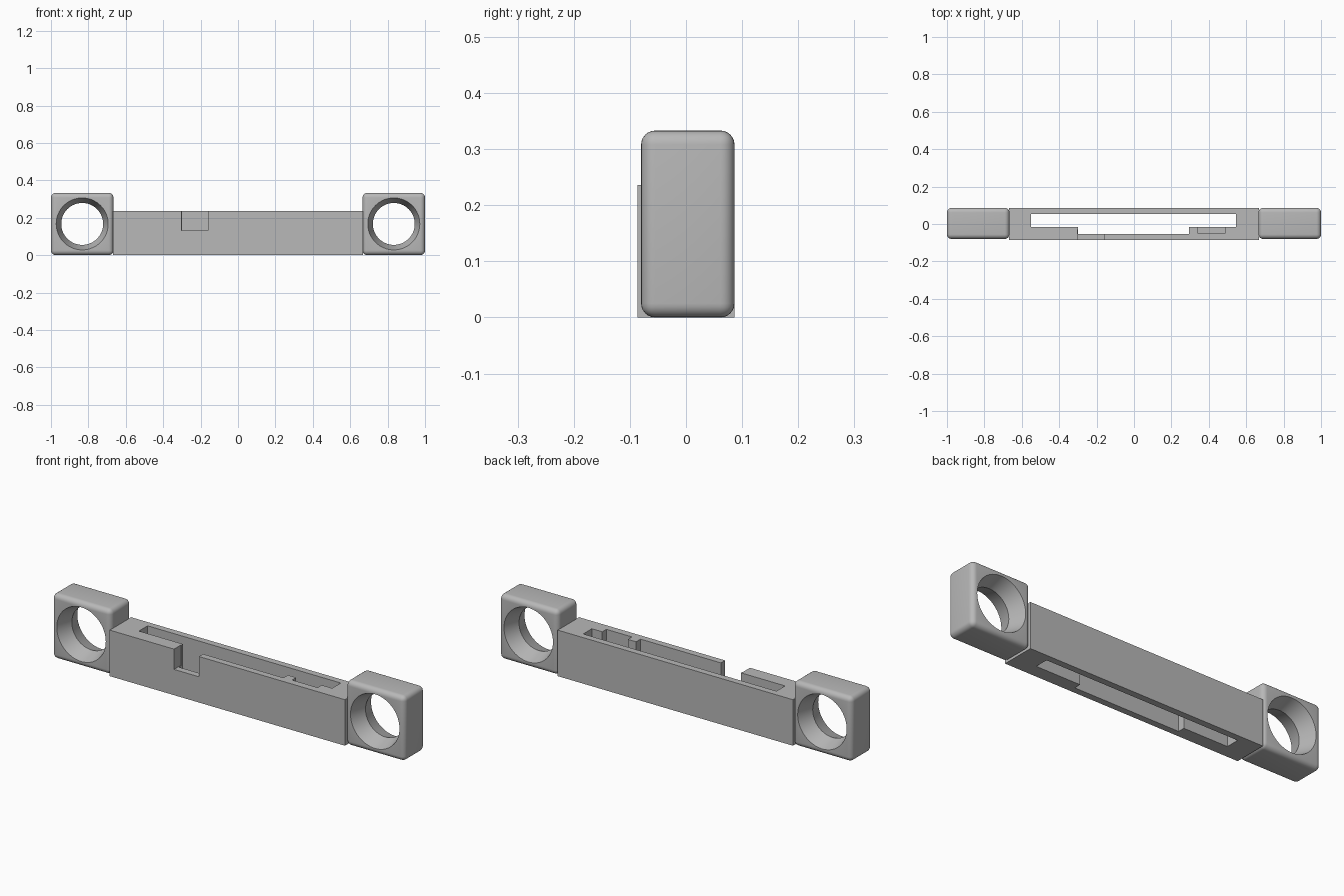
import bpy
import bmesh
import math
from mathutils import Matrix

if "Cube" in bpy.data.objects:
    bpy.data.objects.remove(bpy.data.objects["Cube"], do_unlink=True)

grey = bpy.data.materials.new("plain grey")
grey.use_nodes = True
grey.diffuse_color = (0.48, 0.48, 0.48, 1)
grey.node_tree.nodes["Principled BSDF"].inputs["Base Color"].default_value = grey.diffuse_color


def make_object(name, bm):
    bmesh.ops.recalc_face_normals(bm, faces=bm.faces[:])
    mesh = bpy.data.meshes.new(name)
    bm.to_mesh(mesh)
    bm.free()
    mesh.materials.append(grey)
    obj = bpy.data.objects.new(name, mesh)
    bpy.context.collection.objects.link(obj)
    return obj


def box(name, x, y, z, fillet=0):
    bm = bmesh.new()
    bmesh.ops.create_cube(bm, size=1)
    for v in bm.verts:
        v.co = [lo if c < 0 else hi for c, (lo, hi) in zip(v.co, (x, y, z))]
    if fillet:
        bmesh.ops.bevel(bm, geom=bm.edges[:], offset=fillet, segments=6,
                        profile=0.5, affect='EDGES')
    return make_object(name, bm)


def prism(name, outline, z):
    bm = bmesh.new()
    face = bm.faces.new([bm.verts.new((x, y, z[0])) for x, y in outline])
    ext = bmesh.ops.extrude_face_region(bm, geom=[face])
    top = [g for g in ext["geom"] if isinstance(g, bmesh.types.BMVert)]
    bmesh.ops.translate(bm, verts=top, vec=(0, 0, z[1] - z[0]))
    return make_object(name, bm)


def hourglass(name, x, z, rings, sides=64):
    # Lathe of (y, radius) rings about an axis along y
    bm = bmesh.new()
    loops = [[bm.verts.new((x + r * math.cos(a), y, z + r * math.sin(a)))
              for a in (math.tau * i / sides for i in range(sides))]
             for y, r in rings]
    for a, b in zip(loops, loops[1:]):
        for i in range(sides):
            j = (i + 1) % sides
            bm.faces.new((a[i], a[j], b[j], b[i]))
    bm.faces.new(loops[0])
    bm.faces.new(loops[-1])
    return make_object(name, bm)


def cut(obj, cutter):
    mod = obj.modifiers.new("cut", 'BOOLEAN')
    mod.operation = 'DIFFERENCE'
    mod.solver = 'EXACT'
    mod.object = cutter
    bpy.context.view_layer.objects.active = obj
    bpy.ops.object.modifier_apply(modifier=mod.name)
    bpy.data.objects.remove(cutter, do_unlink=True)


FRONT, BACK = -0.0865, 0.0865
BAR_TOP = 0.236

# Long bar with a stepped slot, a front notch and a shallow inner recess
bar = box("bar", (-0.667, 0.667), (FRONT, BACK), (0, BAR_TOP))
slot = [(-0.55, 0.053), (-0.55, -0.017), (-0.3, -0.017), (-0.3, -0.053),
        (0.295, -0.053), (0.295, -0.017), (0.546, -0.017), (0.546, 0.053)]
cut(bar, prism("slot_cutter", slot, (-0.1, 0.4)))
cut(bar, box("notch_cutter", (-0.302, -0.161), (-0.2, -0.03), (0.132, 0.4)))
cut(bar, box("recess_cutter", (0.342, 0.487), (-0.05, 0), (0.132, 0.4)))

# Rounded end blocks, each with a hole that narrows to a waist
half = (BACK + 0.08) / 2
mid = BACK - half
slope = (0.139 - 0.112) / half
for side, name in ((1, "left_end_block"), (-1, "right_end_block")):
    block = box(name, sorted((side * 0.666, side)), (-0.08, BACK), (0, 0.333), 0.025)
    reach = half + 0.02
    wide = 0.112 + slope * reach
    cut(block, hourglass("hole_cutter", side * 0.833, 0.167,
                         [(mid - reach, wide), (mid, 0.112), (mid + reach, wide)]))
    bpy.ops.object.select_all(action='DESELECT')
    block.select_set(True)
    bpy.context.view_layer.objects.active = block
    bpy.ops.object.shade_smooth_by_angle(angle=math.radians(25))
